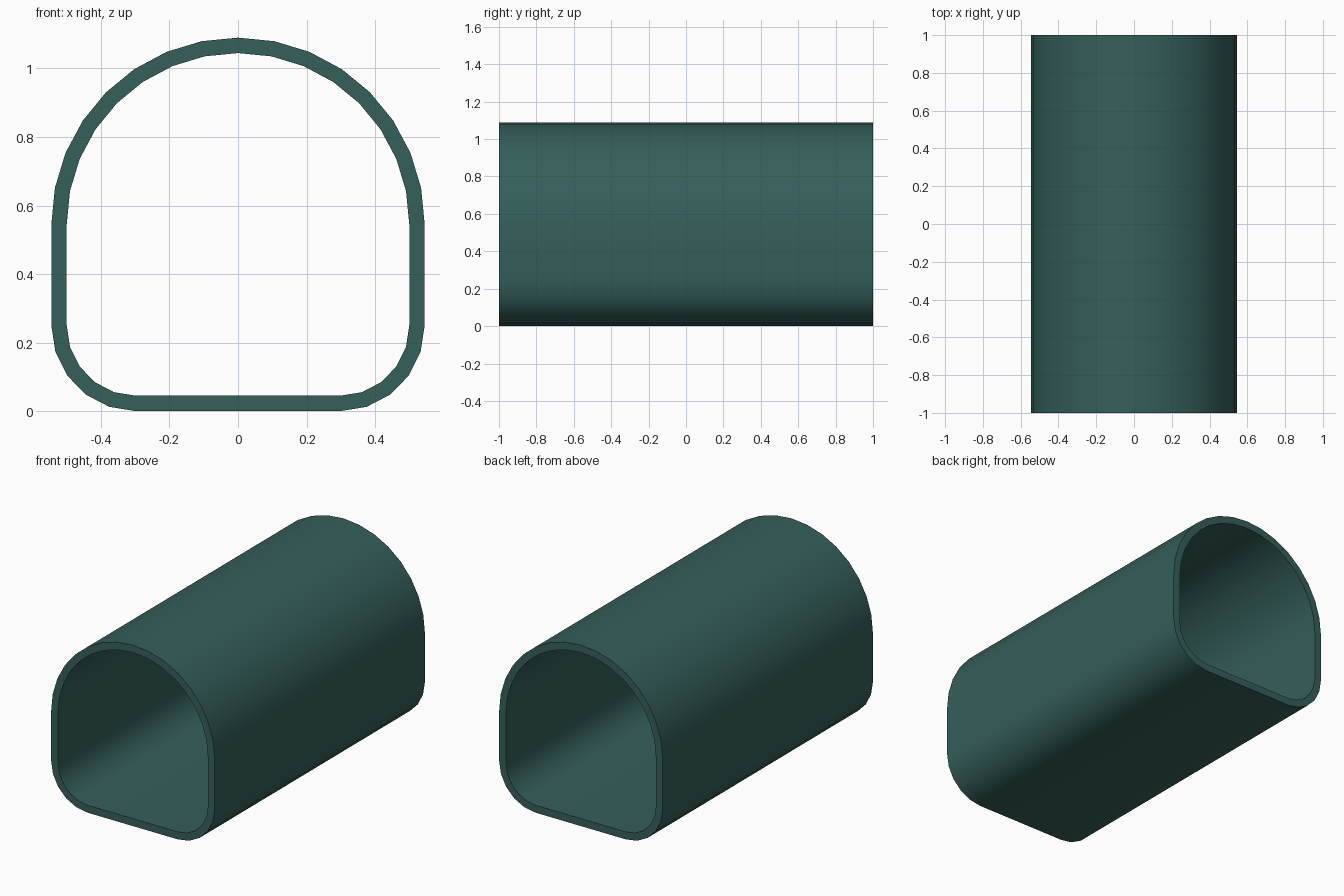
import bpy, bmesh
from math import sin, cos, pi, radians

if "Cube" in bpy.data.objects:
    bpy.data.objects.remove(bpy.data.objects["Cube"])

HALF_LEN = 1.0
R_OUT, WALL = 0.545, 0.045
SPRING_Z = 0.545            # height where the arch starts
CORNER_X, CORNER_Z = 0.30, 0.25   # centre of the rounded lower corners


def profile(inset):
    """Closed tunnel section: arch, straight walls, rounded lower corners, flat floor."""
    r = R_OUT - inset
    arch = [(r * cos(pi * i / 16), SPRING_Z + r * sin(pi * i / 16)) for i in range(17)]
    rx, rz = r - CORNER_X, CORNER_Z - inset
    corner = [(CORNER_X + rx * cos(pi / 2 * i / 5), CORNER_Z - rz * sin(pi / 2 * i / 5))
              for i in range(6)]
    left = [(-x, z) for x, z in corner]
    return arch + left + corner[::-1]


bm = bmesh.new()


def ring(inset, y):
    return [bm.verts.new((x, y, z)) for x, z in profile(inset)]


# Outer front, outer back, inner back, inner front: bridge in a closed cycle
rings = [ring(0, -HALF_LEN), ring(0, HALF_LEN), ring(WALL, HALF_LEN), ring(WALL, -HALF_LEN)]
n = len(rings[0])
for k in range(4):
    a, b = rings[k], rings[(k + 1) % 4]
    for i in range(n):
        j = (i + 1) % n
        bm.faces.new((a[i], a[j], b[j], b[i]))
bmesh.ops.recalc_face_normals(bm, faces=bm.faces)

mesh = bpy.data.meshes.new("tunnel_tube")
bm.to_mesh(mesh)
bm.free()
tube = bpy.data.objects.new("tunnel_tube", mesh)
bpy.context.collection.objects.link(tube)

# Dark green material
mat = bpy.data.materials.new("dark_green")
mat.diffuse_color = (0.035, 0.115, 0.105, 1)
mat.use_nodes = True
mat.node_tree.nodes["Principled BSDF"].inputs["Base Color"].default_value = mat.diffuse_color
mesh.materials.append(mat)

# Smooth walls, crisp end rims
bpy.context.view_layer.objects.active = tube
tube.select_set(True)
bpy.ops.object.shade_smooth_by_angle(angle=radians(30))
